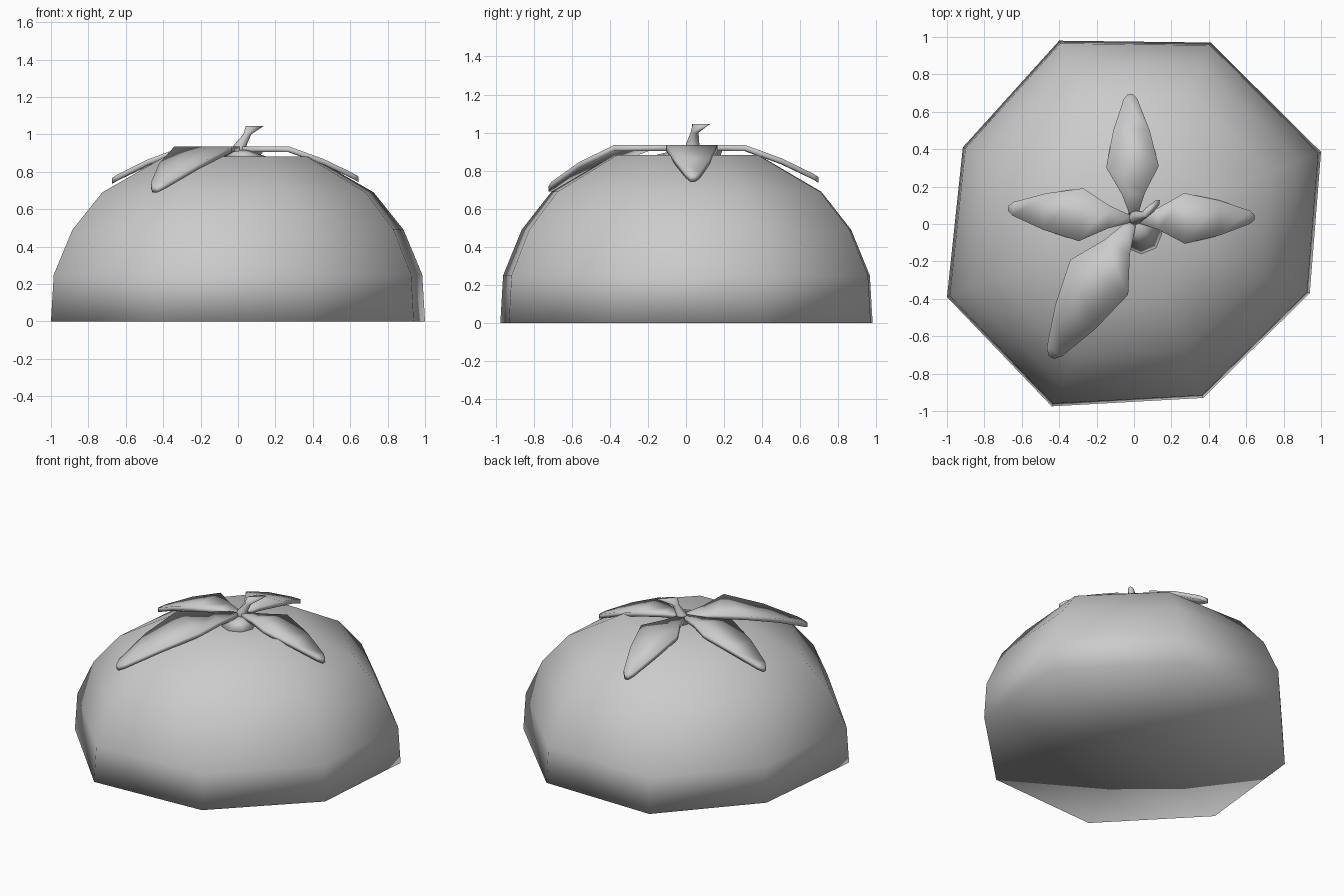
import bpy, bmesh
from math import sin, cos, pi, radians
from mathutils import Vector

if "Cube" in bpy.data.objects:
    bpy.data.objects.remove(bpy.data.objects["Cube"])


def make_object(name, rings, fan_start=False, angle=180):
    """Skin a list of equal-length closed rings and cap both ends."""
    bm = bmesh.new()
    loops = [[bm.verts.new(p) for p in ring] for ring in rings]
    n = len(loops[0])
    for a, b in zip(loops, loops[1:]):
        for i in range(n):
            j = (i + 1) % n
            bm.faces.new((a[i], a[j], b[j], b[i]))
    start = bm.faces.new(loops[0][::-1])
    bm.faces.new(loops[-1])
    if fan_start:
        bmesh.ops.poke(bm, faces=[start])
    bmesh.ops.recalc_face_normals(bm, faces=bm.faces)
    mesh = bpy.data.meshes.new(name)
    bm.to_mesh(mesh)
    bm.free()
    ob = bpy.data.objects.new(name, mesh)
    bpy.context.collection.objects.link(ob)
    bpy.context.view_layer.objects.active = ob
    ob.select_set(True)
    bpy.ops.object.shade_smooth_by_angle(angle=radians(angle))
    ob.select_set(False)
    return ob


# fruit body: uneven octagon shrinking upward, flat closed underside
outline = [(-1, -.39), (-.44, -.975), (.37, -.93), (.94, -.37),
           (1, .385), (.41, .97), (-.4, .98), (-.915, .41)]
levels = [(0, 1), (.25, .985), (.49, .885), (.69, .725), (.882, .39)]
make_object("fruit_body",
            [[(x * s, y * s, z) for x, y in outline] for z, s in levels],
            fan_start=True)

# leaves: one profile of (distance, half width, drop), scaled by length
profile = [(.03, .03, 0), (.2, .09, 0), (.42, .21, 0),
           (.71, .145, .105), (.96, .055, .225), (1, .02, .25)]


def leaf(name, angle, length):
    d = Vector((cos(radians(angle)), sin(radians(angle)), 0))
    side = Vector((-d.y, d.x, 0))
    rings = []
    for t, w, drop in profile:
        c = Vector((0, .025, .935 - drop * length)) + d * t * length
        s, down = side * w * length, Vector((0, 0, -.03))
        rings.append([c - s, c + s, c + s + down, c - s + down])
    make_object(name, rings)


for name, angle, length in [("right_leaf", 1, .645), ("back_leaf", 91.7, .67),
                            ("left_leaf", 175, .675), ("front_leaf", 239, .86)]:
    leaf(name, angle, length)


# stem: tapering, with a slanted elongated tip
def ring(x, y, z, along, across, n=8):
    pts = []
    for i in range(n):
        u, v = along * cos(2 * pi * i / n), across * sin(2 * pi * i / n)
        pts.append((x + (u - v) * .707, y + (u + v) * .707, z))
    return pts


make_object("stem", [ring(.005, .035, .88, .045, .045), ring(.01, .035, .94, .035, .035),
                     ring(.05, .045, 1.0, .022, .02), ring(.09, .08, 1.045, .068, .022)])

# small raised crown under the stem
make_object("crown", [ring(.04, -.05, .882, .11, .11), ring(.02, 0, .915, .03, .03)])
